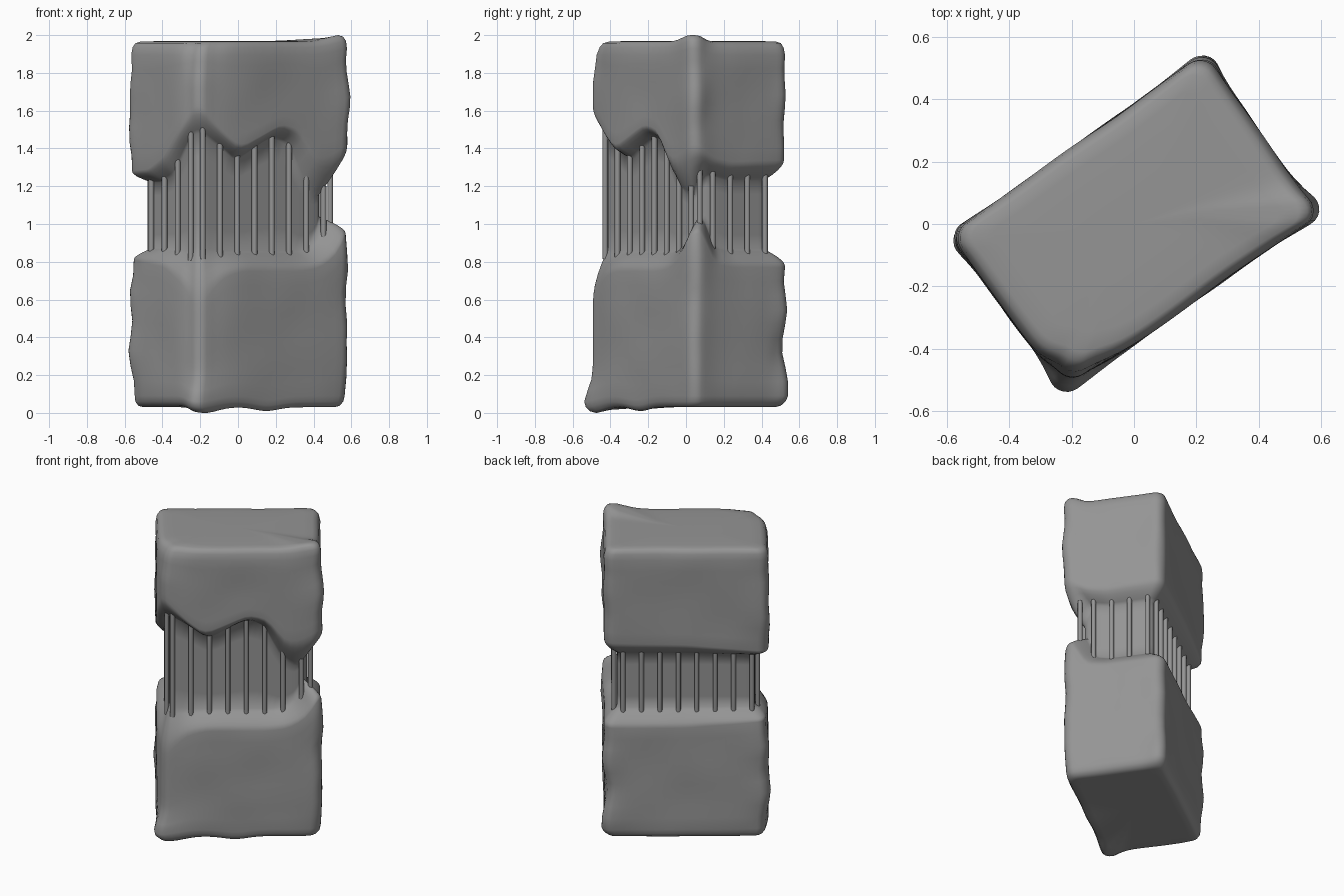
import bpy, bmesh, math
from mathutils import Vector, Matrix, noise

if "Cube" in bpy.data.objects:
    bpy.data.objects.remove(bpy.data.objects["Cube"])

ROT = Matrix.Rotation(math.radians(35.5), 4, 'Z')

# break line around the perimeter (0 = front corner, 1 = right, 2 = back, 3 = left)
# position, upper edge z, lower edge z, upper slope height, lower slope height
BREAK = [(0, 1.49, .88, .15, .32), (.16, 1.41, .86, .09, .15), (.29, 1.33, .86, .08, .11),
         (.43, 1.40, .86, .07, .11), (.56, 1.46, .86, .07, .11), (.69, 1.42, .86, .08, .11),
         (.76, 1.27, .86, .12, .1), (.82, 1.19, .87, .15, .1), (.93, 1.13, .93, .25, .08),
         (1, 1.16, 1.05, .28, .08), (1.06, 1.25, 1.04, .15, .1), (1.2, 1.25, .89, .1, .1),
         (1.4, 1.23, .87, .1, .1), (2, 1.23, .87, .11, .1), (2.5, 1.23, .87, .1, .1),
         (3, 1.22, .87, .06, .06), (3.3, 1.22, .88, .07, .09), (3.55, 1.26, .87, .1, .1),
         (3.8, 1.4, .86, .12, .17), (4, 1.49, .88, .15, .32)]


def raw_break(p):
    p %= 4
    for a, b in zip(BREAK, BREAK[1:]):
        if a[0] <= p <= b[0]:
            t = (p - a[0]) / (b[0] - a[0])
            return [a[i] + (b[i] - a[i]) * t for i in range(1, 5)]


def break_at(p):
    """Break values, softened along the perimeter."""
    samples = [raw_break(p + d * .02) for d in (-2, -1, 0, 1, 2)]
    return [sum(v) / 5 for v in zip(*samples)]


def rounded_rect(a, b, r, side=22, arc=6):
    """Points (p, Vector) around a rounded rectangle, starting at the front corner."""
    corners = [(-1, -1, 180), (1, -1, 270), (1, 1, 0), (-1, 1, 90)]
    pts = []
    for k, (sx, sy, ang) in enumerate(corners):
        c = Vector((sx * (a - r), sy * (b - r), 0))
        for i in range(arc + 1):
            t = math.radians(ang + 90 * i / arc)
            pts.append((k - .05 + .1 * i / arc, c + r * Vector((math.cos(t), math.sin(t), 0))))
        nx, ny, nang = corners[(k + 1) % 4]
        t = math.radians(nang)
        end = Vector((nx * (a - r), ny * (b - r), 0)) + r * Vector((math.cos(t), math.sin(t), 0))
        start = pts[-1][1]
        for i in range(1, side):
            f = i / side
            pts.append((k + .05 + .9 * f, start.lerp(end, f)))
    return pts


def near(p, centre, width):
    d = (p - centre + 2) % 4 - 2
    return math.exp(-(d / width) ** 2)


def column_points(p, outer, core):
    """One vertical line of the pillar surface, from the base to the top."""
    up, low, up_h, low_h = break_at(p)
    core = core * (1 - .06 * near(p, 1, .12))
    base = .03 - .03 * near(p, .03, .13) - .02 * near(p, .48, .12)
    top = 1.965 + .035 * near(p, 1, .12)
    rows = [(.03, 0, .5), ((.03 + base) / 2, 1, .78), (base, 1, .9), (base + .008, 1, .95),
            (base + .03, 1, .985)]
    z0, z1 = base + .06, low - low_h
    rows += [(z0 + (z1 - z0) * i / 9, 1, 1) for i in range(10)]
    rows += [(z1 + low_h * t, math.cos(math.pi / 2 * t), 1) for t in (.15, .3, .5, .7, .85, 1)]
    rows += [(low + (up - low) * i / 5, 0, 1) for i in range(1, 5)]
    rows += [(up + up_h * t, math.sin(math.pi / 2 * t), 1) for t in (0, .15, .3, .5, .7, .85)]
    z0, z1 = up + up_h, top - .07
    rows += [(z0 + (z1 - z0) * i / 8, 1, 1) for i in range(9)]
    rows += [(top - .03, 1, .98), (top - .008, 1, .95), (top, 1, .9),
             ((top + 1.97) / 2, 1, .78), (1.97, 0, .5)]
    out = []
    for z, f, s in rows:
        co = core.lerp(outer, f) * s
        n = noise.noise(Vector((co.x * 4, co.y * 4, z * 4.5)))
        corner = near(p, 1, .12) + near(p, 2, .12) + near(p, 3, .12)
        push = n * (.006 + .025 * corner) + .012 * near(p, 1, .15)
        # the front corner is worn back, with a toe at the base
        push += near(p, 0, .16) * (-.035 - .035 * max(0, (z - 1.75) / .25)
                                   + .055 * math.exp(-((z - .05) / .1) ** 2))
        out.append(co + co.normalized() * f * push)
        out[-1].z = z
    return out


def finish(bm, name):
    mesh = bpy.data.meshes.new(name)
    bm.to_mesh(mesh)
    bm.free()
    mesh.materials.append(dark_grey)
    bpy.context.collection.objects.link(bpy.data.objects.new(name, mesh))


dark_grey = bpy.data.materials.new("dark_grey")
dark_grey.diffuse_color = (.3, .3, .3, 1)
dark_grey.use_nodes = True
dark_grey.node_tree.nodes["Principled BSDF"].inputs["Base Color"].default_value = dark_grey.diffuse_color

# broken concrete pillar: two rough blocks joined by a thinner core
bm = bmesh.new()
outer = rounded_rect(.5, .315, .06)
core = rounded_rect(.42, .225, .04)
cols = [[bm.verts.new(ROT @ v) for v in column_points(p, o, c)]
        for (p, o), (_, c) in zip(outer, core)]
for a, b in zip(cols, cols[1:] + cols[:1]):
    for i in range(len(a) - 1):
        bm.faces.new((a[i], b[i], b[i + 1], a[i + 1]))
for idx, z in ((0, .03), (-1, 1.97)):
    centre = bm.verts.new((0, 0, z))
    for a, b in zip(cols, cols[1:] + cols[:1]):
        bm.faces.new((a[idx], b[idx], centre))
bmesh.ops.recalc_face_normals(bm, faces=bm.faces)
for f in bm.faces:
    f.smooth = True
finish(bm, "concrete_pillar")

# exposed reinforcing bars along all four faces
bm = bmesh.new()


def rod(u, v, p):
    up, low, up_h, low_h = break_at(p)
    z0, z1 = low - .06, up + .06
    pos = ROT @ Vector((u, v, (z0 + z1) / 2))
    bmesh.ops.create_cone(bm, cap_ends=True, segments=8, radius1=.015, radius2=.015,
                          depth=z1 - z0, matrix=Matrix.Translation(pos))


for i in range(8):
    t = i / 7
    u = -.4 + .785 * t
    rod(u, -.24, .03 + .92 * t)
    rod(u, .24, 2.97 - .92 * t)
for v in (-.225, -.14, -.026, .085, .2):
    rod(.44, v, 1.5 + v * 2)
for v in (.18, .06, -.06, -.18):
    rod(-.435, v, 3.5 - v * 2)
for f in bm.faces:
    f.smooth = len(f.verts) == 4
finish(bm, "reinforcing_bars")
